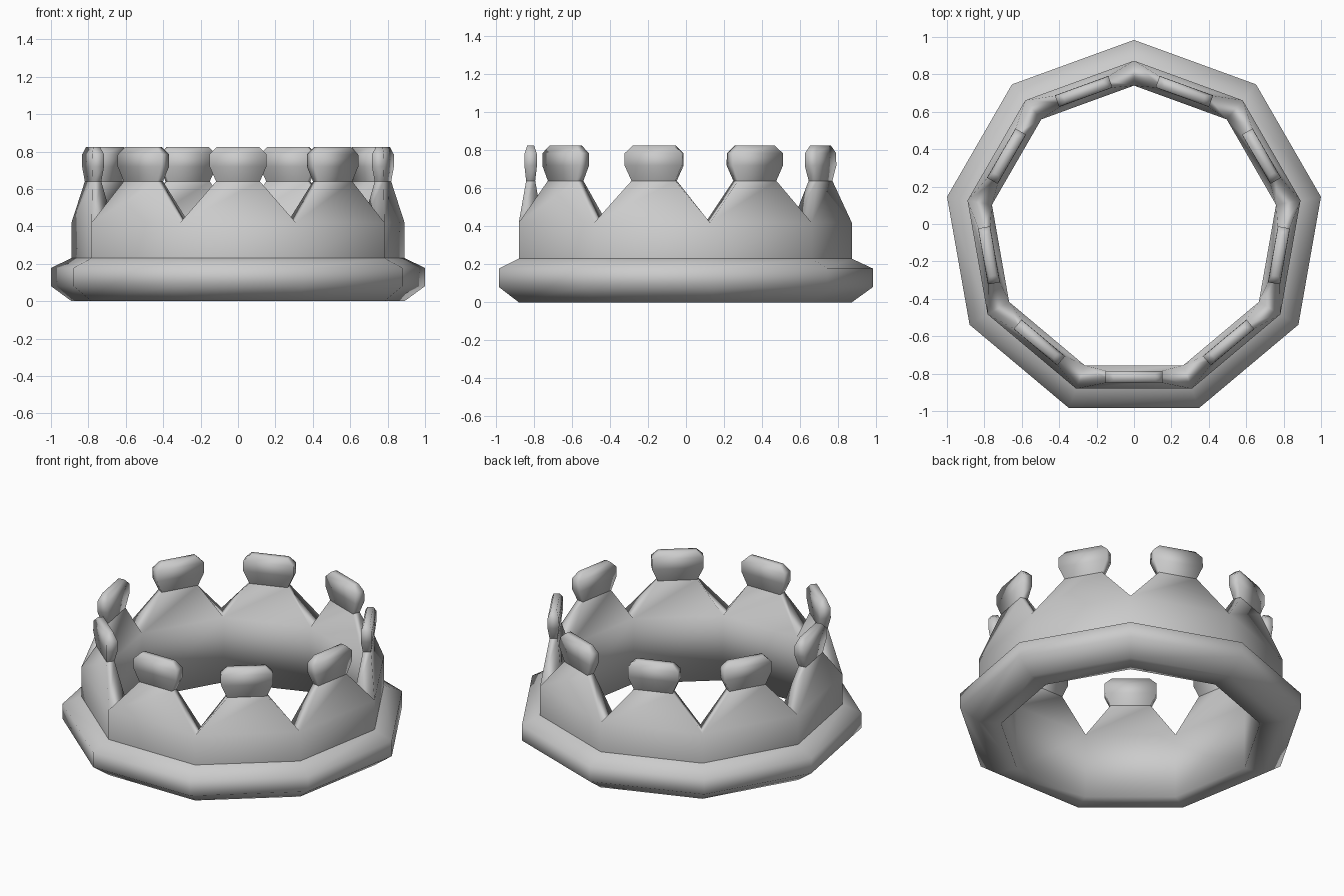
import bpy, bmesh
from math import sin, cos, pi
from mathutils import Vector

if "Cube" in bpy.data.objects:
    bpy.data.objects.remove(bpy.data.objects["Cube"])

SIDES = 9
STEP = 2 * pi / SIDES
CY = -0.031                      # nine-sided ring is centred by its bounding box
bm = bmesh.new()


def corner(k, r, z):
    a = pi / 2 + (k + 0.5) * STEP + STEP / 2
    return bm.verts.new((r * cos(a), r * sin(a) + CY, z))


def bridge(lo, hi):
    """Join two closed vertex loops with quads."""
    n = len(lo)
    for i in range(n):
        j = (i + 1) % n
        bm.faces.new((lo[i], lo[j], hi[j], hi[i]))


def sharpen(loop):
    for i, v in enumerate(loop):
        e = bm.edges.get((v, loop[(i + 1) % len(loop)]))
        if e:
            e.smooth = False


# Band and swollen rim: (radius, height) from inner top edge round to outer top edge
profile = [(0.771, 0.42), (0.771, 0.0), (0.904, 0.0), (1.015, 0.08),
           (1.015, 0.178), (0.904, 0.23), (0.904, 0.42)]
rings = [[corner(k, r, z) for k in range(SIDES)] for r, z in profile]
for lo, hi in zip(rings, rings[1:]):
    bridge(lo, hi)
sharpen(rings[5])
inner, outer = rings[0], rings[-1]

# Tapered points with knobs: (height, half width, half thickness)
levels = [(0.64, 0.117, 0.024), (0.72, 0.152, 0.033),
          (0.785, 0.152, 0.032), (0.825, 0.112, 0.018)]
for k in range(SIDES):
    j = (k + 1) % SIDES
    base = [outer[k], outer[j], inner[j], inner[k]]
    centre = sum((v.co for v in base), Vector()) / 4
    along = (outer[j].co - outer[k].co).normalized()
    out = along.cross(Vector((0, 0, 1)))
    loops = [base]
    for z, w, t in levels:
        loops.append([bm.verts.new(Vector((centre.x, centre.y, z)) + along * s * w + out * d * t)
                      for s, d in ((-1, 1), (1, 1), (1, -1), (-1, -1))])
    for lo, hi in zip(loops, loops[1:]):
        bridge(lo, hi)
    bm.faces.new(loops[-1])
    sharpen(loops[1])

bmesh.ops.recalc_face_normals(bm, faces=bm.faces)
for f in bm.faces:
    f.smooth = True
mesh = bpy.data.meshes.new("crown")
bm.to_mesh(mesh)
bm.free()
bpy.context.collection.objects.link(bpy.data.objects.new("crown", mesh))
